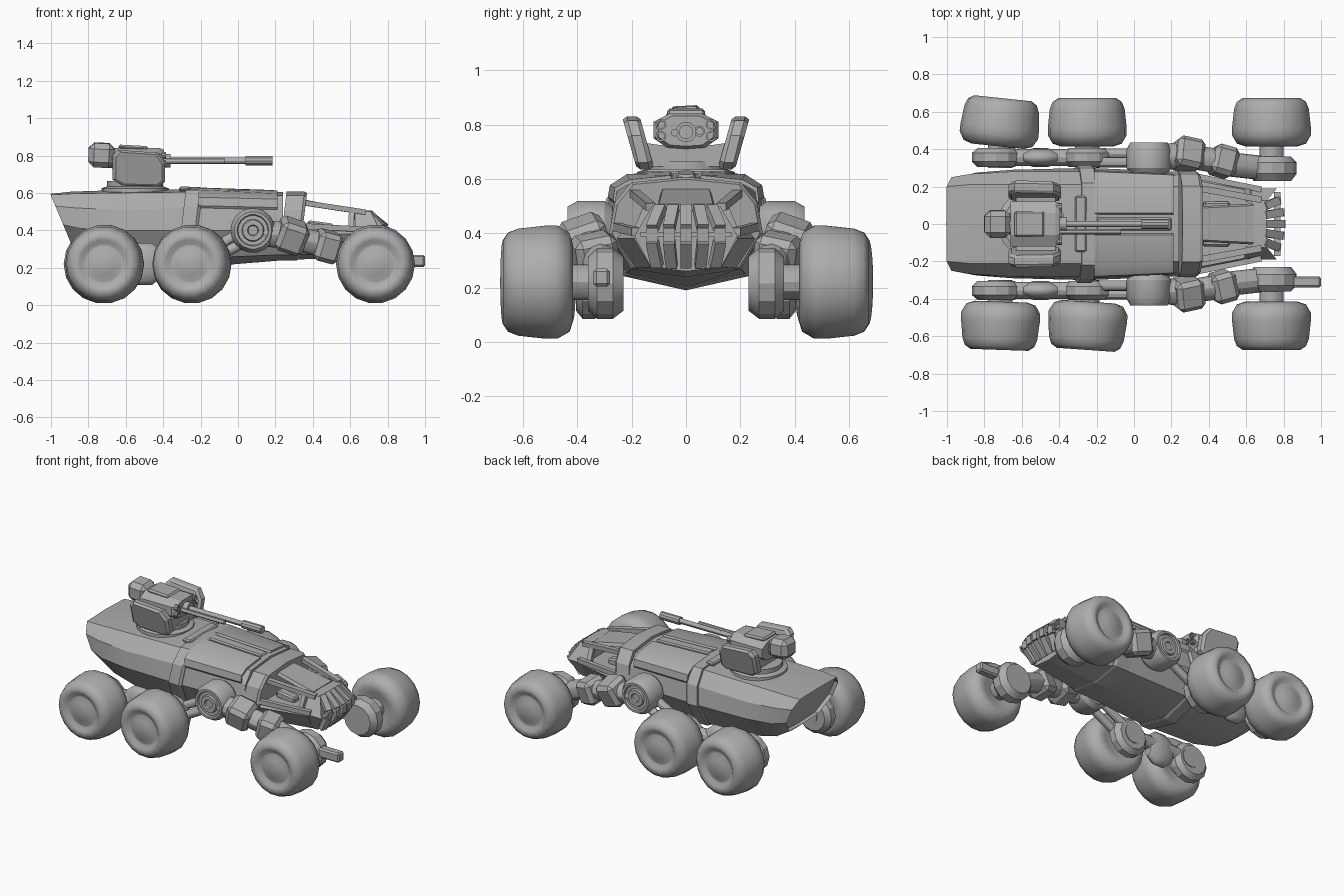
import bpy, bmesh, math
from mathutils import Vector, Matrix, Euler

if "Cube" in bpy.data.objects:
    bpy.data.objects.remove(bpy.data.objects["Cube"], do_unlink=True)

grey = bpy.data.materials.new("plain grey")
grey.use_nodes = True
grey.diffuse_color = (0.42, 0.42, 0.42, 1)
grey.node_tree.nodes["Principled BSDF"].inputs["Base Color"].default_value = (0.42, 0.42, 0.42, 1)


def finish(name, bm, angle=30, matrix=None):
    if matrix:
        bm.transform(matrix)
    bmesh.ops.recalc_face_normals(bm, faces=bm.faces)
    mesh = bpy.data.meshes.new(name)
    bm.to_mesh(mesh)
    bm.free()
    mesh.materials.append(grey)
    ob = bpy.data.objects.new(name, mesh)
    bpy.context.collection.objects.link(ob)
    for other in bpy.context.selected_objects:
        other.select_set(False)
    bpy.context.view_layer.objects.active = ob
    ob.select_set(True)
    bpy.ops.object.shade_smooth_by_angle(angle=math.radians(angle))


def loft_mesh(rings):
    bm = bmesh.new()
    rows = [[bm.verts.new(p) for p in ring] for ring in rings]
    n = len(rows[0])
    for a, b in zip(rows, rows[1:]):
        for i in range(n):
            j = (i + 1) % n
            bm.faces.new((a[i], a[j], b[j], b[i]))
    return bm, [bm.faces.new(rows[0]), bm.faces.new(rows[-1])]


def loft(name, rings, angle=30):
    finish(name, loft_mesh(rings)[0], angle)


def station(x, lean, half):
    """Full ring from half a section running bottom centre to top centre."""
    full = half + [(-y, z) for y, z in reversed(half[1:-1])]
    return [(x + lean * (z - 0.4), y, z) for y, z in full]


def grown(section, k, middle=0.4):
    return [(y * k, middle + (z - middle) * k) for y, z in section]


def lathe(name, profile, start, direction, n=18, angle=30, scale=(1, 1, 1)):
    """Turn (radius, distance) pairs around an axis."""
    bm = bmesh.new()
    vs = [bm.verts.new((r, 0, h)) for r, h in profile]
    es = [bm.edges.new(p) for p in zip(vs, vs[1:])]
    bmesh.ops.spin(bm, geom=vs + es, axis=(0, 0, 1), cent=(0, 0, 0),
                   steps=n, angle=math.tau, use_merge=True)
    bmesh.ops.remove_doubles(bm, verts=bm.verts, dist=0.0005)
    turn = Vector(direction).to_track_quat('Z', 'Y').to_matrix().to_4x4()
    finish(name, bm, angle, Matrix.Translation(start) @ Matrix.Diagonal((*scale, 1)) @ turn)


def rod(name, a, b, r, n=12):
    d = Vector(b) - Vector(a)
    lathe(name, [(0, 0), (r, 0), (r, d.length), (0, d.length)], a, d, n)


def box(name, centre, size, rot=(0, 0, 0), bevel=0.02):
    bm = bmesh.new()
    bmesh.ops.create_cube(bm, size=1)
    bm.transform(Matrix.Diagonal((*size, 1)))
    bmesh.ops.bevel(bm, geom=bm.edges[:], offset=bevel, segments=1, affect='EDGES')
    turn = Euler([math.radians(a) for a in rot]).to_matrix().to_4x4()
    finish(name, bm, 20, Matrix.Translation(centre) @ turn)


def beam(name, a, b, w, h):
    a, b = Vector(a), Vector(b)
    side = (b - a).cross(Vector((0, 0, 1))).normalized() * w / 2
    up = side.cross(b - a).normalized() * h / 2
    corners = ((1, 1), (-1, 1), (-1, -1), (1, -1))
    loft(name, [[p + s * side + u * up for s, u in corners] for p in (a, b)])


# Main hull with a recessed tail door
tail = [(0, .32), (.16, .33), (.25, .43), (.25, .53), (.2, .59), (0, .595)]
hips = [(0, .25), (.18, .28), (.275, .41), (.268, .52), (.21, .596), (0, .607)]
waist = [(0, .21), (.2, .25), (.29, .4), (.28, .51), (.21, .60), (0, .615)]
chest = [(0, .2), (.22, .25), (.3, .4), (.28, .52), (.21, .605), (0, .62)]
brow = [(0, .24), (.2, .27), (.28, .4), (.26, .51), (.2, .585), (0, .605)]
bm, ends = loft_mesh([station(-.922, -.42, tail), station(-.84, -.25, hips),
                      station(-.65, 0, waist), station(-.25, 0, chest), station(.24, 0, brow)])
bmesh.ops.inset_region(bm, faces=[ends[0]], thickness=0.03)
bmesh.ops.translate(bm, verts=ends[0].verts, vec=(0.03, 0, 0))
finish("hull", bm, 25)

# Collar behind the roof panels and the front bulkhead
for name, x0, x1, sec, k in (("collar", -.32, -.23, chest, 1.05),
                             ("bulkhead", .22, .33, brow, 1.01)):
    loft(name, [station(x0 + .015, .12, grown(sec, k)), station(x1, .12, grown(sec, k)),
                station(x1 + .015, .12, grown(sec, k - .04))], 15)

# Raised roof panels and centre spine
for s, side in ((1, "left"), (-1, "right")):
    rings = []
    for x, sec in ((-.21, chest), (.21, brow)):
        mid, edge, top = sec[3:6]
        arc = [mid, (mid[0] * .9 + .02, mid[1] + .045), edge, (.05, top[1] - .004)]
        outer = [(y + .008, z + .012) for y, z in arc]
        rings.append([(x, s * y, z) for y, z in arc[:1] + outer + arc[:0:-1]])
    loft(side + "_roof_panel", rings, 40)
box("roof_spine", (0, 0, .607), (.4, .07, .03), (0, 2, 0), .008)
box("roof_crossbar", (-.285, 0, .622), (.06, .3, .025), bevel=.008)

# Open nose tub, sloping hood and rails
tub_back = [(0, .24), (.2, .27), (.275, .38), (.25, .41), (0, .41)]
tub_front = [(0, .26), (.13, .275), (.19, .38), (.17, .4), (0, .4)]
loft("nose_tub", [station(.24, 0, tub_back), station(.66, 0, tub_front)], 15)
loft("hood", [[(x, y, z + dz) for y, dz in ((-w, 0), (w, 0), (w * .9, .02), (-w * .9, .02))]
              for x, w, z in ((.28, .09, .56), (.64, .11, .488))])
for s, side in ((1, "left"), (-1, "right")):
    beam(side + "_upper_rail", (.3, s * .2, .555), (.68, s * .13, .497), .035, .028)
    beam(side + "_side_rail", (.3, s * .262, .425), (.68, s * .185, .405), .03, .03)
    beam(side + "_nose_post", (.605, s * .18, .4), (.61, s * .135, .51), .03, .03)
    box(side + "_cabin_block", (.44, s * .09, .42), (.14, .06, .05), (0, 8, 0), .01)

# Nose head with broad grille slats over a shallow mouth
nose = [(0, .265), (.13, .275), (.19, .39), (.125, .5), (0, .505)]
bm, ends = loft_mesh([station(.625, 0, nose),
                      [(.77 - abs(z - .4) * .6, y, z) for _, y, z in station(0, 0, nose)]])
bmesh.ops.inset_region(bm, faces=[ends[1]], thickness=.018)
bmesh.ops.translate(bm, verts=ends[1].verts, vec=(-.025, 0, 0))
finish("nose_head", bm, 15)
for i in range(-2, 3):
    y, curve = i * .062, .006 * i * i
    path = [(.7, y * .75, .495), (.795 - curve, y, .42), (.79 - curve, y, .37), (.715, y * .85, .28)]
    for a, b in zip(path, path[1:]):
        beam("grille_slat", a, b, .042, .03)
beam("grille_crossbar", (.765, -.17, .395), (.765, .17, .395), .035, .014)

# Wheels: tyre tapering outwards, soft rim and domed hub in one turned profile
tyre = [(0, .02), (.1, .02), (.14, 0), (.185, .015), (.211, .06), (.211, .1), (.2, .2),
        (.185, .238), (.155, .258), (.13, .254), (.108, .236), (.095, .236), (.06, .251), (0, .257)]
drum = [(0, 0), (.1, 0), (.13, .03), (.13, .075), (.1, .1), (0, .1)]
wide_drum = [(r, h * 1.3) for r, h in drum]
for s, side in ((1, "left"), (-1, "right")):
    for place, x, yaw, kx in (("rear", -.715, -6 if s > 0 else -2, -.737),
                              ("middle", -.25, 0 if s > 0 else -4, -.25), ("front", .735, 0, .74)):
        a = math.radians(yaw)
        out = Vector((-math.sin(a), math.cos(a), 0)) * s
        lathe(f"{side}_{place}_wheel", tyre, Vector((x, s * .545, .22)) - out * .13, out, 18, 50)
        rod(f"{side}_{place}_axle", (x, s * .3, .22), (x, s * .45, .22), .065)
        front = place == "front"
        lathe(f"{side}_{place}_knuckle", wide_drum if front else drum,
              (kx, s * (.23 if front else .305), .215), (0, s, 0), 12, 25)

    # Rear bogie: rounded joint, end links and twin struts to the hip
    lathe(side + "_bogie_joint", [(0, 0), (.032, 0), (.05, .05), (.05, .13), (.032, .18), (0, .18)],
          (-.59, s * .355, .22), (1, 0, 0), 14, 50, (1, 1, 2.3))
    rod(side + "_bogie_beam", (-.7, s * .355, .24), (-.25, s * .355, .24), .045)
    for y, dz in ((.33, .03), (.375, -.03)):
        rod(side + "_bogie_strut", (-.2, s * y, .24 + dz), (.06, s * y, .38 + dz), .028)

    # Hip drum with grooved cap
    lathe(side + "_hip", [(0, 0), (.1, 0), (.12, .03), (.12, .13), (.1, .165), (.085, .165),
                          (.08, .152), (.06, .152), (.055, .165), (.03, .165), (.025, .155), (0, .155)],
          (.08, s * .27, .4), (0, s, 0), 18)

    # Front swing arm made of linked armoured blocks
    rod(side + "_arm_root", (.08, s * .35, .39), (.28, s * .37, .37), .07)
    box(side + "_upper_arm", (.285, s * .37, .37), (.155, .165, .165), (-20 * s, 18, -12 * s), .025)
    rod(side + "_arm_link", (.3, s * .36, .36), (.46, s * .335, .32), .065)
    box(side + "_lower_arm", (.475, s * .335, .315), (.135, .16, .16), (-12 * s, 14, -16 * s), .025)
    rod(side + "_arm_wrist", (.5, s * .32, .31), (.68, s * .3, .24), .065)

    # Turret cheek shields, leaning outwards
    outline = [(-.67, .67), (-.62, .64), (-.42, .635), (-.39, .66), (-.39, .76),
               (-.43, .815), (-.64, .83), (-.67, .8)]
    loft(side + "_turret_shield",
         [[(-.53 + (x + .53) * k, s * (y + (z - .64) * .25), .73 + (z - .73) * k)
           for x, z in outline] for y, k in ((.12, .9), (.135, 1), (.17, 1), (.185, .88))], 25)

# Stub on the right front knuckle
box("right_tow_stub", (.91, -.31, .237), (.18, .06, .065), bevel=.01)

# Turret base, yoke, body and rear housing
lathe("turret_ring", [(0, 0), (.18, 0), (.18, .035), (.15, .045), (.15, .075), (0, .075)],
      (-.55, 0, .59), (0, 0, 1), 20)
yoke = [(-.15, .645), (.15, .645), (.17, .735), (.1, .725), (0, .715), (-.1, .725), (-.17, .735)]
loft("turret_yoke", [[(x, y, z) for y, z in yoke] for x in (-.63, -.42)])
head = [(0, .71), (.07, .715), (.12, .75), (.12, .81), (.06, .84), (0, .84)]
loft("turret_body", [station(-.66, 0, head), station(-.42, 0, head),
                     station(-.395, 0, grown(head, .85, .778))], 20)
box("turret_cap", (-.56, 0, .842), (.16, .14, .025), (0, 3, 0), .01)
box("rear_housing", (-.73, 0, .802), (.14, .145, .13), (3, 3, 0), .03)
rod("rear_housing_neck", (-.7, 0, .79), (-.6, 0, .78), .055)

# Gun barrels and lamp ports
rod("barrel_collar", (-.42, 0, .772), (-.36, 0, .772), .038, 14)
rod("main_barrel", (-.4, 0, .772), (.16, 0, .772), .017)
rod("muzzle", (.04, 0, .772), (.185, 0, .772), .027, 10)
rod("second_barrel", (-.4, -.042, .77), (-.07, -.042, .77), .014)
for y, z in ((.092, .8), (.092, .757), (-.092, .8), (-.092, .757), (.05, .775)):
    lathe("lamp_port", [(0, .02), (.013, .02), (.013, .035), (.02, .035), (.02, 0)],
          (-.42, y, z), (1, 0, 0), 10)
